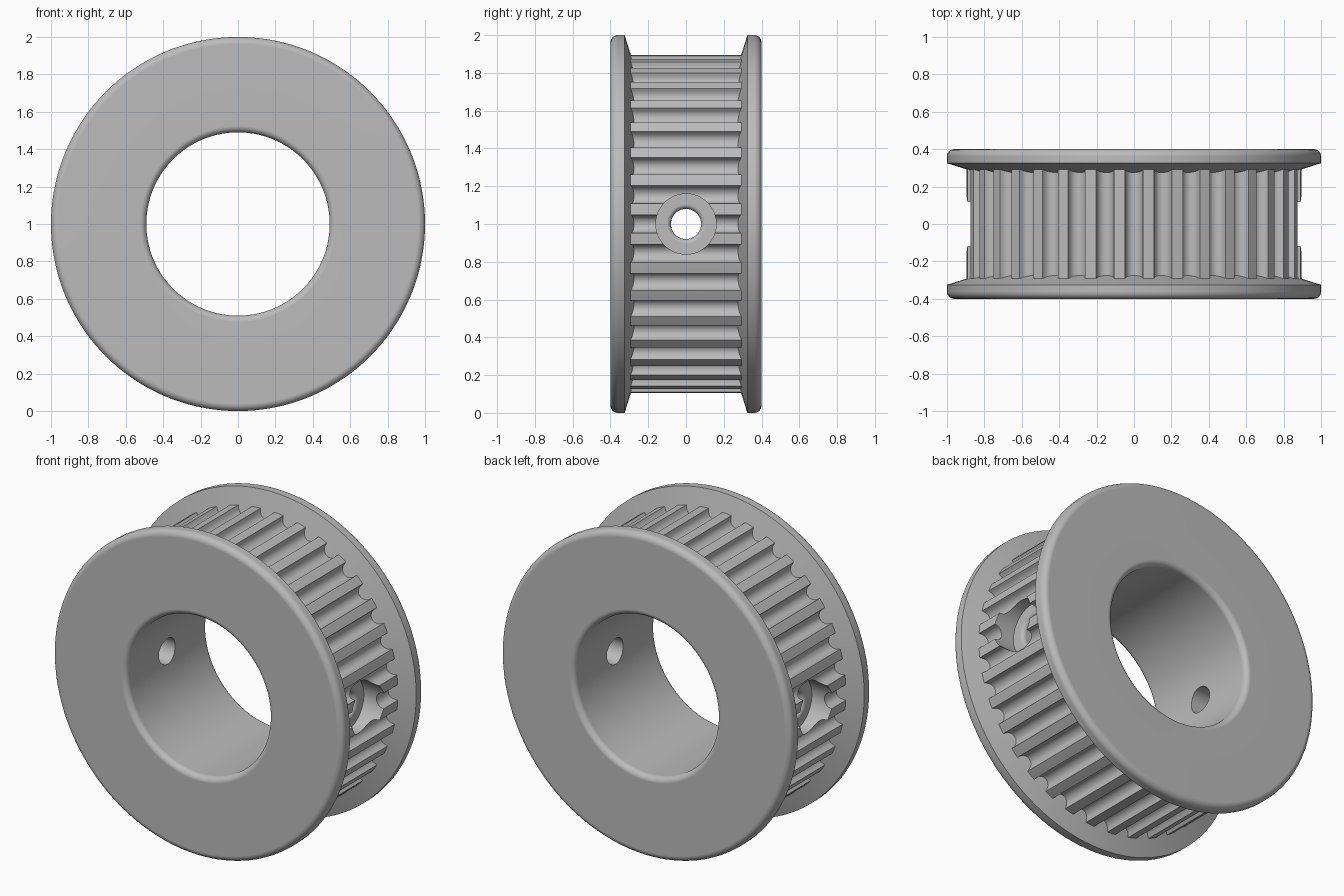
import bpy, bmesh
from math import sin, cos, pi, radians
from mathutils import Matrix

if "Cube" in bpy.data.objects:
    bpy.data.objects.remove(bpy.data.objects["Cube"])

metal = bpy.data.materials.new("grey metal")
metal.use_nodes = True
GREY = (0.5, 0.5, 0.5, 1)
metal.diffuse_color = GREY
metal.node_tree.nodes["Principled BSDF"].inputs["Base Color"].default_value = GREY

TEETH = 36
TIP = 0.897          # tooth tip radius
PITCH = 2 * pi / TEETH
AXLE = Matrix.Translation((0, 0, 1)) @ Matrix.Rotation(radians(90), 4, 'X')


def arc(cx, cy, r, start, end, steps=6):
    """Points along an arc, angles in degrees."""
    angles = [radians(start + (end - start) * i / steps) for i in range(steps + 1)]
    return [(cx + r * cos(a), cy + r * sin(a)) for a in angles]


def finish(bm, name, matrix):
    bmesh.ops.recalc_face_normals(bm, faces=bm.faces)
    bm.transform(matrix)
    mesh = bpy.data.meshes.new(name)
    bm.to_mesh(mesh)
    bm.free()
    mesh.materials.append(metal)
    obj = bpy.data.objects.new(name, mesh)
    bpy.context.collection.objects.link(obj)
    return obj


def bridge(bm, rings):
    """Join neighbouring closed rings of points with quads, last to first."""
    verts = [[bm.verts.new(p) for p in ring] for ring in rings]
    for a, b in zip(verts, verts[1:] + verts[:1]):
        n = len(a)
        for i in range(n):
            j = (i + 1) % n
            bm.faces.new((a[i], a[j], b[j], b[i]))


def lathe(name, profile, matrix, steps):
    """Spin a closed (radius, height) profile around the local z axis."""
    bm = bmesh.new()
    turns = [2 * pi * i / steps for i in range(steps)]
    bridge(bm, [[(r * cos(a), r * sin(a), h) for a in turns] for r, h in profile])
    return finish(bm, name, matrix)


def boolean(target, tool, operation):
    mod = target.modifiers.new(operation.title(), 'BOOLEAN')
    mod.operation = operation
    mod.solver = 'EXACT'
    mod.object = tool
    bpy.context.view_layer.objects.active = target
    bpy.ops.object.modifier_apply(modifier=mod.name)
    bpy.data.objects.remove(tool)


# Body: bored hub with two flanges, rounded outside and coned inside
half = arc(0.525, 0.365, 0.035, 180, 90) + arc(0.962, 0.362, 0.038, 90, 0)
half += [(1.0, 0.325), (0.8, 0.262)]
profile = half + [(r, -h) for r, h in reversed(half)]
pulley = lathe("toothed_pulley", profile, AXLE, 144)

# Toothed ring: round grooves between flat-topped teeth
outline = []
for k in range(TEETH):
    turn = Matrix.Rotation(k * PITCH, 2)
    groove = [(TIP * cos(0.054), -TIP * sin(0.054))]
    groove += arc(0.888, 0, 0.046, 260, 100, 10)
    groove += [(TIP * cos(0.054), TIP * sin(0.054)), (TIP * cos(PITCH / 2), TIP * sin(PITCH / 2))]
    for x, y in groove:
        c, s = cos(k * PITCH), sin(k * PITCH)
        outline.append((x * c - y * s, x * s + y * c))
inner = [(x * 0.7, y * 0.7) for x, y in outline]
bm = bmesh.new()
bridge(bm, [[(x, y, h) for x, y in loop] for loop, h in
            ((outline, -0.31), (outline, 0.31), (inner, 0.31), (inner, -0.31))])
ring = finish(bm, "tooth_ring", AXLE)
boolean(pulley, ring, 'UNION')

# Counterbored screw holes on both sides
hole = [(0.16, 1.05), (0.16, 0.755)] + arc(0.105, 0.73, 0.025, 90, 180) + [(0.08, 0.4)]
for side in (1, -1):
    matrix = Matrix.Translation((0, 0, 1)) @ Matrix.Rotation(radians(90 * side), 4, 'Y')
    bm = bmesh.new()
    steps = 48
    rings = [[bm.verts.new((r * cos(2 * pi * i / steps), r * sin(2 * pi * i / steps), h))
              for i in range(steps)] for r, h in hole]
    for a, b in zip(rings, rings[1:]):
        for i in range(steps):
            bm.faces.new((a[i], a[i - 1], b[i - 1], b[i]))
    bm.faces.new(rings[0])
    bm.faces.new(rings[-1])
    cutter = finish(bm, "screw_hole_cutter", matrix)
    cutter.hide_render = True
    boolean(pulley, cutter, 'DIFFERENCE')

# Smooth shading with crisp edges and flat faces
bpy.ops.object.select_all(action='DESELECT')
pulley.select_set(True)
bpy.context.view_layer.objects.active = pulley
bpy.ops.object.shade_smooth_by_angle(angle=radians(30))
weighted = pulley.modifiers.new("Weighted Normals", 'WEIGHTED_NORMAL')
weighted.keep_sharp = True
